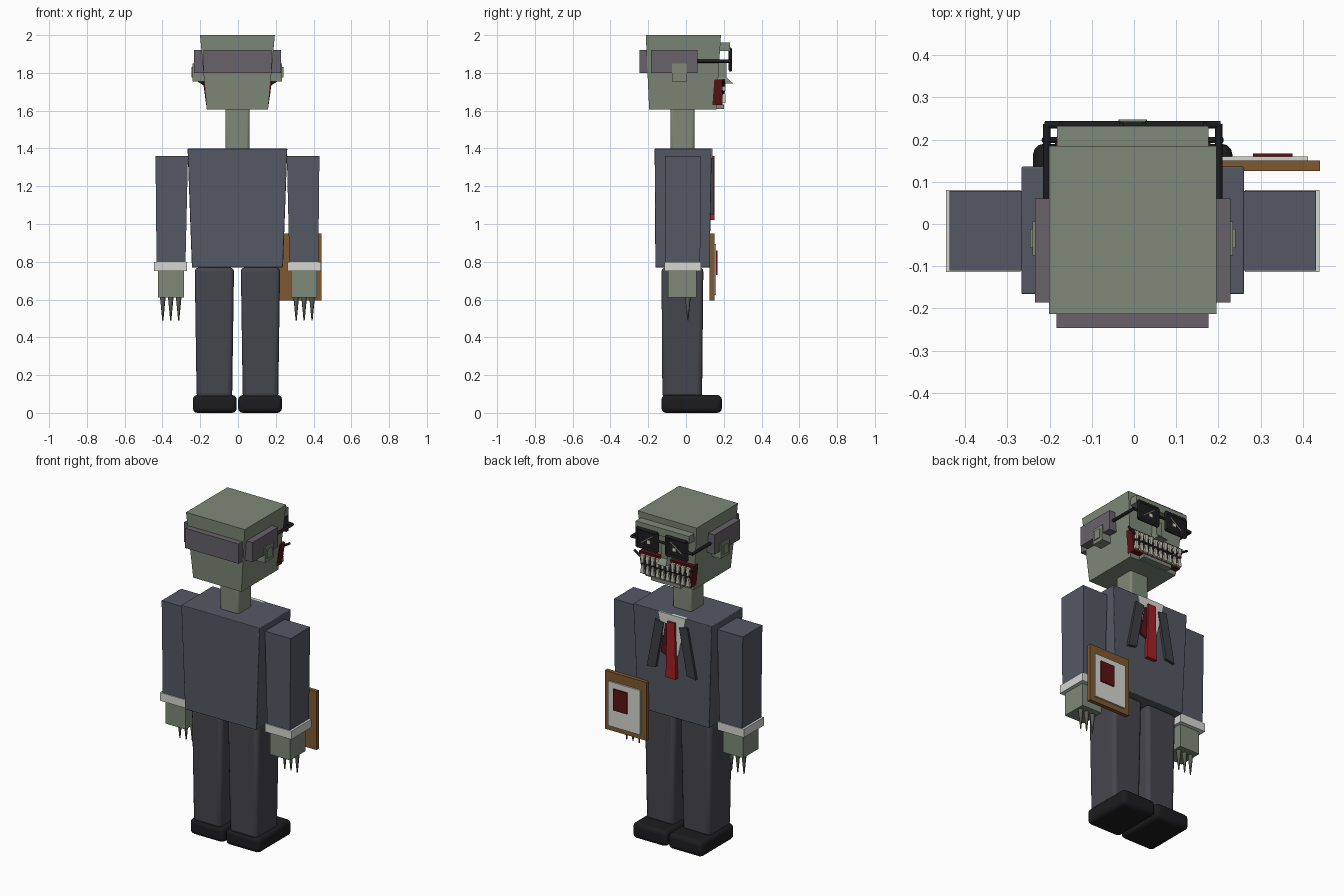
import bpy, math
from mathutils import Vector

if "Cube" in bpy.data.objects:
    bpy.data.objects.remove(bpy.data.objects["Cube"])

CX = -0.003  # figure's centre line


def material(name, r, g, b):
    m = bpy.data.materials.new(name)
    m.diffuse_color = (r, g, b, 1)
    m.use_nodes = True
    m.node_tree.nodes["Principled BSDF"].inputs["Base Color"].default_value = m.diffuse_color
    return m


skin = material("skin", .21, .25, .19)
suit = material("suit", .09, .098, .127)
lapel_cloth = material("lapel_cloth", .045, .05, .06)
trouser = material("trouser", .06, .06, .075)
hair = material("hair", .135, .122, .143)
black = material("black", .012, .012, .014)
white = material("white", .68, .68, .64)
bone = material("bone", .6, .58, .48)
wood = material("wood", .21, .1, .03)
red = material("red", .36, .015, .018)
dark_red = material("dark_red", .1, .006, .007)
claw = material("claw", .1, .11, .085)


def mesh(name, verts, faces, mat):
    me = bpy.data.meshes.new(name)
    me.from_pydata(verts, [], faces)
    me.materials.append(mat)
    ob = bpy.data.objects.new(name, me)
    bpy.context.collection.objects.link(ob)
    return ob


def soften(ob, width, segments=3):
    mod = ob.modifiers.new("bevel", 'BEVEL')
    mod.width, mod.segments = width, segments
    bpy.ops.object.select_all(action='DESELECT')
    ob.select_set(True)
    bpy.context.view_layer.objects.active = ob
    bpy.ops.object.shade_smooth_by_angle(angle=math.radians(40))


def block(name, x, y, z, mat, top=None, bevel=0):
    """Box over ranges x, y, z; top = (x range, y range) tapers it."""
    tx, ty = top or (x, y)
    v = []
    for (a, b), (c, d), h in ((x, y, z[0]), (tx, ty, z[1])):
        v += [(CX + a, c, h), (CX + b, c, h), (CX + b, d, h), (CX + a, d, h)]
    f = [(3, 2, 1, 0), (4, 5, 6, 7), (0, 1, 5, 4), (1, 2, 6, 5), (2, 3, 7, 6), (3, 0, 4, 7)]
    ob = mesh(name, v, f, mat)
    if bevel:
        soften(ob, bevel)
    return ob


def pair(name, x, y, z, mat, top=None, bevel=0):
    def flip(r):
        return (-r[1], -r[0])
    block(name + "_right", x, y, z, mat, top, bevel)
    block(name + "_left", flip(x), y, z, mat, top and (flip(top[0]), top[1]), bevel)


def plate(name, pts, y0, y1, mat):
    """Flat (x, z) outline, counter-clockwise seen from -y, extruded in y."""
    n = len(pts)
    v = [(CX + a, y0, b) for a, b in pts] + [(CX + a, y1, b) for a, b in pts]
    f = [tuple(range(n)), tuple(range(2 * n - 1, n - 1, -1))]
    f += [(i, i + n, (i + 1) % n + n, (i + 1) % n) for i in range(n)]
    return mesh(name, v, f, mat)


def rod(name, p, q, r, mat, r2=None, sides=8):
    p, q = Vector(p), Vector(q)
    bpy.ops.mesh.primitive_cone_add(vertices=sides, radius1=r, radius2=r if r2 is None else r2,
                                    depth=(q - p).length, location=(p + q) / 2 + Vector((CX, 0, 0)))
    ob = bpy.context.object
    ob.name = name
    ob.rotation_euler = (q - p).to_track_quat('Z', 'Y').to_euler()
    ob.data.materials.append(mat)
    bpy.ops.object.shade_smooth_by_angle(angle=math.radians(50))
    return ob


# Legs and shoes
pair("shoe", (.004, .236), (-.13, .19), (0, .095), black, bevel=.025)
pair("trouser_leg", (.028, .216), (-.125, .085), (.08, .77), trouser,
     ((.018, .226), (-.13, .092)), bevel=.022)

# Torso and neck
block("jacket", (-.241, .241), (-.162, .125), (.77, 1.4), suit,
      ((-.264, .264), (-.166, .136)), bevel=.004)
block("neck", (-.064, .064), (-.083, .045), (1.39, 1.62), skin, bevel=.013)

# Arms, cuffs, hands and claws
pair("sleeve", (.275, .428), (-.108, .075), (.79, 1.36), suit, ((.262, .434), (-.11, .078)))
pair("cuff", (.266, .442), (-.114, .08), (.75, .80), white)
pair("hand", (.284, .42), (-.095, .055), (.61, .755), skin)
for side in (-1, 1):
    for i, x in enumerate((.311, .353, .395)):
        rod(f"claw_{side}_{i}", (side * x, .01, .615), (side * x, .01, .49), .015, claw, .003)

# Shirt front, tie, stain and lapels
plate("shirt_front", [(-.04, 1.16), (.04, 1.16), (.092, 1.4), (-.092, 1.4)], .12, .139, white)
plate("tie", [(-.034, 1.02), (.034, 1.02), (.026, 1.36), (-.026, 1.36)], .12, .152, red)
plate("stain", [(.03, 1.14), (.075, 1.16), (.045, 1.34), (.02, 1.34)], .12, .141, dark_red)
for side, tag in ((1, "right"), (-1, "left")):
    pts = [(.105, 1.06), (.165, 1.05), (.108, 1.35), (.052, 1.34)]
    pts = [(side * a, b) for a, b in pts][::side]
    plate("lapel_" + tag, pts, .12, .147, lapel_cloth)

# Clipboard
block("board", (.165, .444), (.125, .15), (.595, .95), wood)
block("paper", (.2, .415), (.149, .16), (.625, .895), white)
block("stamp", (.285, .378), (.159, .167), (.73, .86), dark_red)

# Head, brow, hair band and ears
block("head", (-.162, .162), (-.195, .16), (1.605, 2), skin, ((-.198, .198), (-.213, .185)))
block("brow", (-.179, .179), (.15, .232), (1.915, 1.962), skin)
block("hair_back", (-.18, .18), (-.246, -.19), (1.80, 1.92), hair)
pair("hair_side", (.17, .231), (-.186, .06), (1.80, 1.92), hair)
pair("ear", (.17, .237), (-.075, .006), (1.755, 1.85), skin)
pair("inner_ear", (.23, .243), (-.057, -.012), (1.775, 1.832), skin)
block("nose", (-.034, .034), (.16, .248), (1.745, 1.775), skin, ((-.02, .02), (.17, .215)))
block("nose_bridge", (-.02, .02), (.16, .215), (1.775, 1.86), skin)

# Glasses: a bar frame round each lens
for side, tag in ((1, "right"), (-1, "left")):
    x0, x1, z0, z1 = .03, .168, 1.815, 1.925
    corners = [(side * a, .235, b) for a, b in ((x0, z0), (x1, z0), (x1, z1), (x0, z1))]
    for i in range(4):
        rod(f"glasses_rim_{tag}_{i}", corners[i], corners[(i + 1) % 4], .009, black)
    xs = sorted((side * x0, side * x1))
    block("lens_" + tag, xs, (.226, .239), (z0, z1), black)
    rod("lens_crack_" + tag, (side * .06, .24, 1.9), (side * .135, .24, 1.845), .003, bone)
    block("eye_glint_" + tag, sorted((side * .075, side * .095)), (.235, .243), (1.85, 1.87), white)
    rod("temple_" + tag, (side * .204, .06, 1.862), (side * .204, .237, 1.862), .009, black)
    rod("hinge_" + tag, (side * .16, .235, 1.865), (side * .208, .235, 1.862), .009, black)
rod("glasses_bridge", (-.035, .235, 1.88), (.035, .235, 1.88), .008, black)

# Grinning mouth: red gums, pointed teeth, dark lip line curling at the corners
block("mouth_back", (-.165, .165), (.14, .192), (1.63, 1.765), dark_red,
      ((-.184, .184), (.15, .194)))
block("mouth_hollow", (-.16, .16), (.185, .197), (1.645, 1.748), black)
for i in range(10):
    x = -.153 + i * .034
    a, b = x - .013, x + .013
    plate(f"upper_tooth_{i}", [(x - .006, 1.703), (x + .006, 1.703), (b, 1.752), (a, 1.752)],
          .19, .208, bone)
    plate(f"lower_tooth_{i}", [(a, 1.64), (b, 1.64), (x + .006, 1.69), (x - .006, 1.69)],
          .19, .208, bone)
lip = [(-.212, 1.763), (-.17, 1.737), (-.09, 1.705), (0, 1.697), (.09, 1.705), (.17, 1.737), (.212, 1.763)]
for i in range(6):
    (a, b), (c, d) = lip[i:i + 2]
    rod(f"lip_line_{i}", (a, .199, b), (c, .199, d), .007, black)
block("chin", (-.1, .1), (.14, .2), (1.61, 1.632), skin)
